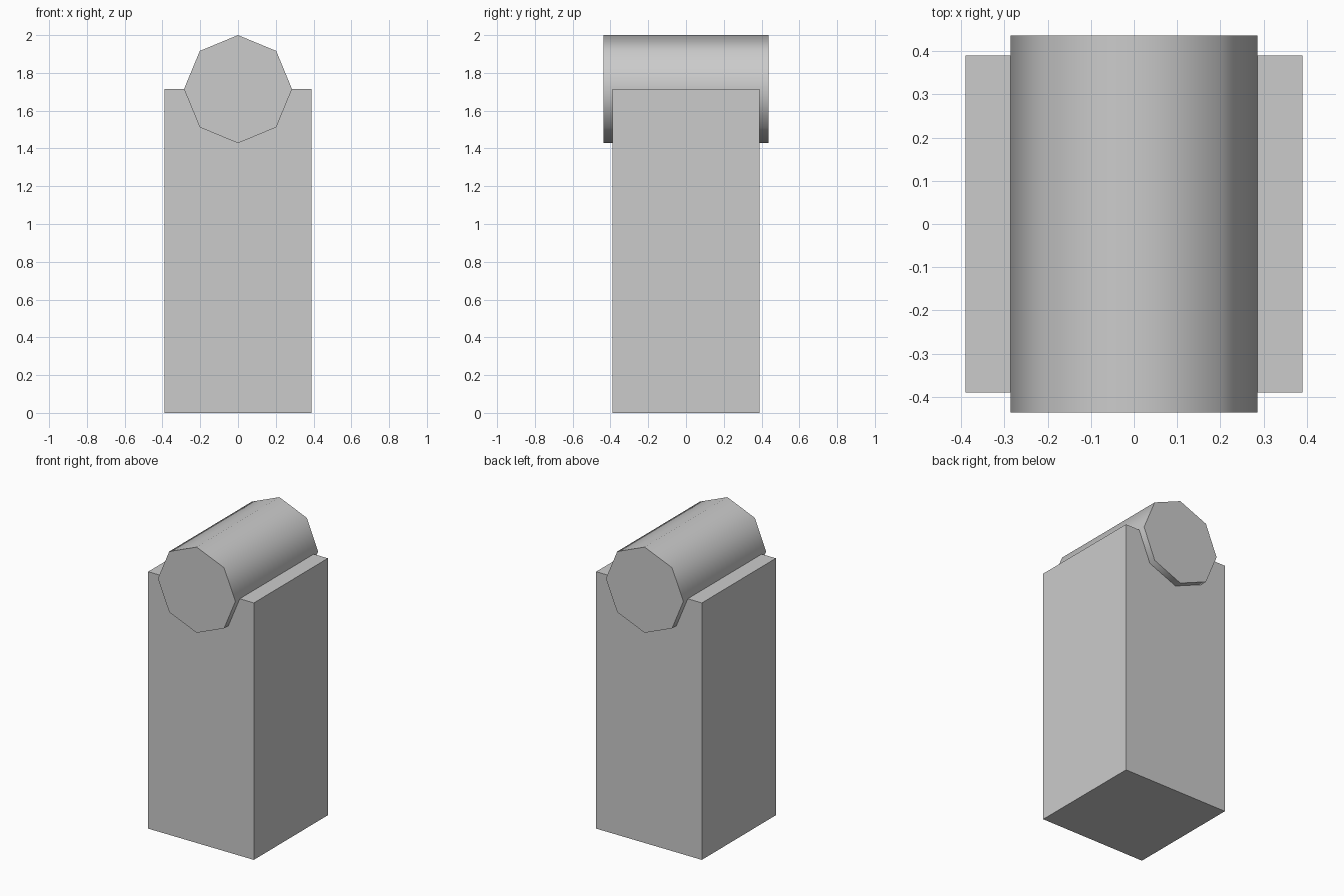
import bpy
from math import radians

if "Cube" in bpy.data.objects:
    bpy.data.objects.remove(bpy.data.objects["Cube"])

HALF_WIDTH = 0.39
POST_HEIGHT = 1.714
RADIUS = 0.286
ROLLER_LENGTH = 0.872

# Square post
bpy.ops.mesh.primitive_cube_add(size=1, location=(0, 0, POST_HEIGHT / 2))
post = bpy.context.object
post.name = "post"
post.scale = (2 * HALF_WIDTH, 2 * HALF_WIDTH, POST_HEIGHT)
bpy.ops.object.transform_apply(location=False, rotation=False, scale=True)

# Eight-sided roller lying front to back, half sunk into the post top
bpy.ops.mesh.primitive_cylinder_add(
    vertices=8, radius=RADIUS, depth=ROLLER_LENGTH,
    location=(0, 0, POST_HEIGHT), rotation=(radians(90), 0, 0))
roller = bpy.context.object
roller.name = "top_roller"
bpy.ops.object.transform_apply(location=False, rotation=True, scale=False)

# Smooth around the roller, sharp at its flat ends
bpy.ops.object.shade_smooth_by_angle(angle=radians(60))
